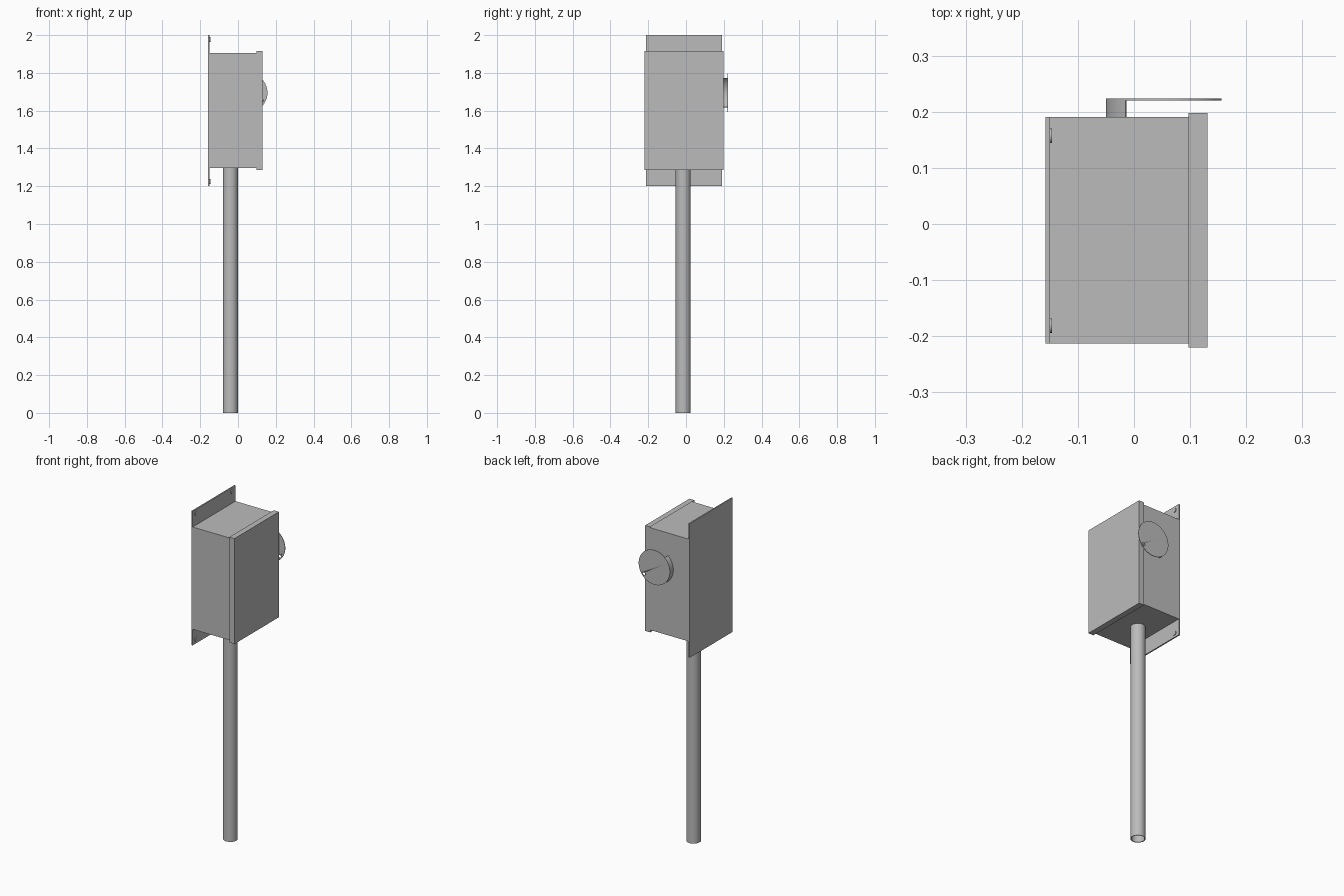
import bpy, bmesh, math
from mathutils import Matrix, Vector

cube = bpy.data.objects.get("Cube")
if cube:
    bpy.data.objects.remove(cube)

GREY = (0.5, 0.5, 0.5, 1)
metal = bpy.data.materials.new("grey_metal")
metal.use_nodes = True
metal.diffuse_color = GREY
metal.node_tree.nodes["Principled BSDF"].inputs["Base Color"].default_value = GREY


def finish(name, bm, smooth=False):
    bmesh.ops.recalc_face_normals(bm, faces=bm.faces)
    mesh = bpy.data.meshes.new(name)
    bm.to_mesh(mesh)
    bm.free()
    mesh.materials.append(metal)
    obj = bpy.data.objects.new(name, mesh)
    bpy.context.collection.objects.link(obj)
    if smooth:
        bpy.context.view_layer.objects.active = obj
        obj.select_set(True)
        bpy.ops.object.shade_smooth_by_angle(angle=math.radians(35))
        obj.select_set(False)
    return obj


def add_box(bm, lo, hi):
    lo, hi = Vector(lo), Vector(hi)
    m = Matrix.Translation((lo + hi) / 2) @ Matrix.Diagonal((*(hi - lo), 1))
    return bmesh.ops.create_cube(bm, size=1, matrix=m)["verts"]


def box(name, lo, hi):
    bm = bmesh.new()
    add_box(bm, lo, hi)
    return finish(name, bm)


def cylinder(name, centre, radius, depth, axis, sides=32):
    bm = bmesh.new()
    m = Matrix.Translation(centre) @ Vector((0, 0, 1)).rotation_difference(Vector(axis)).to_matrix().to_4x4()
    bmesh.ops.create_cone(bm, cap_ends=True, segments=sides, radius1=radius,
                          radius2=radius, depth=depth, matrix=m)
    return finish(name, bm, True)


def ring_sweep(name, profile, steps, total, place, closed):
    """Sweep a (radius, height) profile through an angle; place() maps to space."""
    bm = bmesh.new()
    count = steps if closed else steps + 1
    rings = [[bm.verts.new(place(r, h, total * (i / steps - 0.5))) for r, h in profile]
             for i in range(count)]
    n = len(profile)
    for i in range(steps):
        a, b = rings[i], rings[(i + 1) % count]
        for j in range(n):
            bm.faces.new((a[j], a[(j + 1) % n], b[(j + 1) % n], b[j]))
    if not closed:
        bm.faces.new(rings[0])
        bm.faces.new(rings[-1])
    return finish(name, bm, True)


# Enclosure and its mounting plate
Y0, Y1 = -0.213, 0.191
box("enclosure", (-0.151, Y0, 1.296), (0.124, Y1, 1.906))
box("mounting_plate", (-0.158, Y0, 1.2), (-0.15, Y1, 2.0))

# Raised fixings in the plate corners
for y in (-0.181, 0.157):
    for z in (1.224, 1.976):
        cylinder("plate_fixing", (-0.149, y, z), 0.013, 0.005, (1, 0, 0), 16)

# Lid: a shallow tray slipped over the open side
bm = bmesh.new()
verts = add_box(bm, (0.097, -0.22, 1.286), (0.131, 0.198, 1.915))
back = min(bm.faces, key=lambda f: f.calc_center_median().x)
bmesh.ops.inset_region(bm, faces=[back], thickness=0.004)
bmesh.ops.translate(bm, verts=back.verts, vec=(0.03, 0, 0))
finish("lid", bm)

# Hollow post
ring_sweep("post", [(0.04, 0), (0.04, 1.297), (0.036, 1.297), (0.036, 0)], 48, math.tau,
           lambda r, h, a: (-0.04 + r * math.cos(a), -0.015 + r * math.sin(a), h), True)

# Round side disc with a small hole
CX, CZ, R = 0.053, 1.695, 0.103
disc = cylinder("side_disc", (CX, 0.222, CZ), R, 0.003, (0, 1, 0), 64)
cutter = cylinder("hole_cutter", (CX + 0.067, 0.222, CZ - 0.057), 0.009, 0.05, (0, 1, 0), 16)
cutter.hide_render = True
cutter.hide_viewport = True
cut = disc.modifiers.new("hole", "BOOLEAN")
cut.operation = "DIFFERENCE"
cut.object = cutter

# Curved bracket joining the disc to the enclosure
ring_sweep("disc_bracket", [(R, Y1), (R, 0.222), (R - 0.003, 0.222), (R - 0.003, Y1)], 20,
           math.radians(97),
           lambda r, h, a: (CX - r * math.cos(a), h, CZ + r * math.sin(a)), False)
